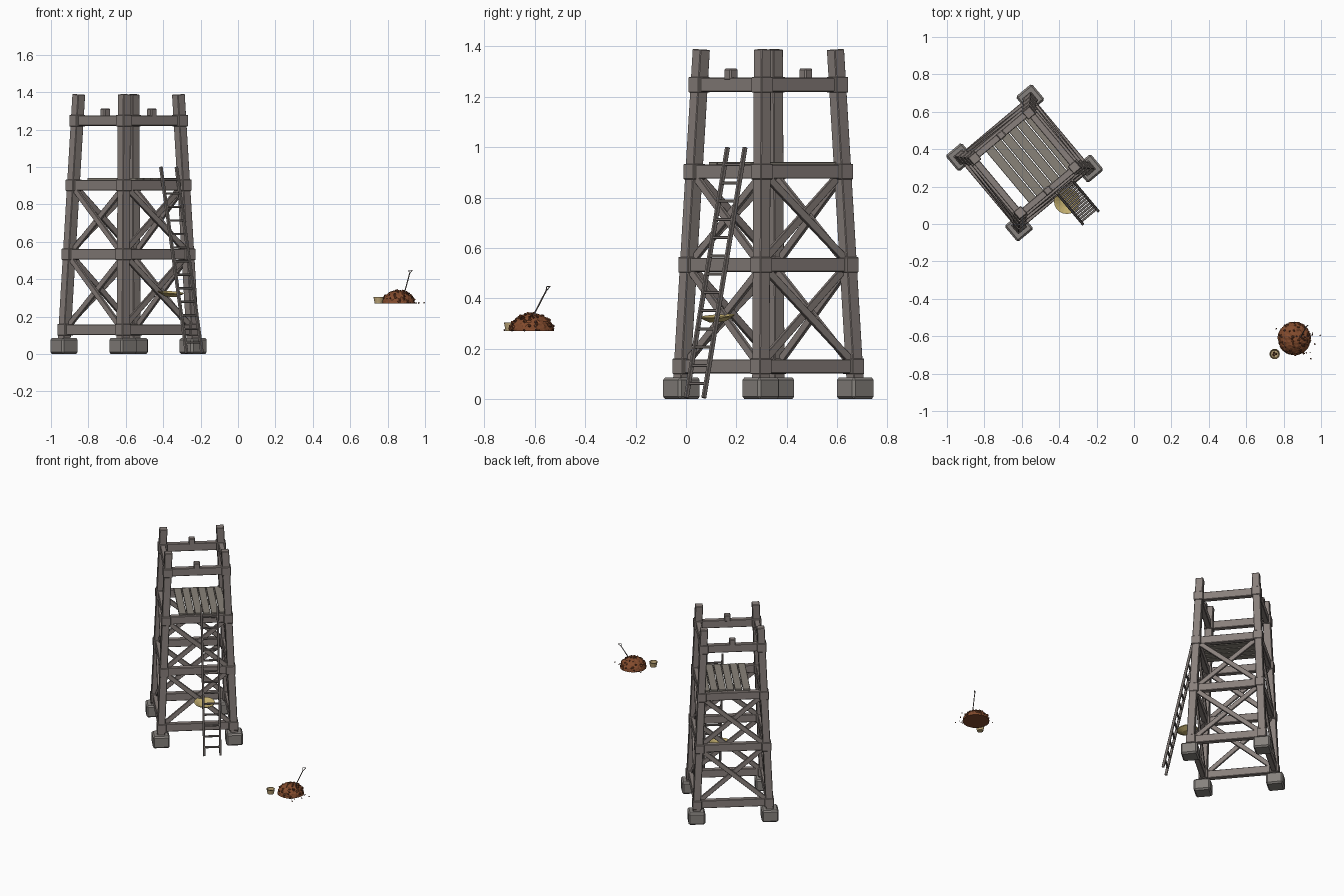
import bpy, bmesh, math, random
from mathutils import Vector, Matrix

cube = bpy.data.objects.get("Cube")
if cube:
    bpy.data.objects.remove(cube, do_unlink=True)
random.seed(4)


def material(name, rgb):
    m = bpy.data.materials.new(name)
    m.use_nodes = True
    m.diffuse_color = (*rgb, 1)
    bsdf = m.node_tree.nodes["Principled BSDF"]
    bsdf.inputs["Base Color"].default_value = (*rgb, 1)
    bsdf.inputs["Roughness"].default_value = 0.9
    return m


WOOD = material("weathered_wood", (0.25, 0.215, 0.2))
PLANK = material("plank_wood", (0.25, 0.225, 0.19))
STONE = material("grey_stone", (0.24, 0.222, 0.208))
LADDER = material("ladder_wood", (0.205, 0.18, 0.168))
STRAW = material("straw", (0.55, 0.43, 0.16))
BASKET = material("basket_cane", (0.55, 0.41, 0.2))
EARTH = material("red_earth", (0.225, 0.07, 0.026))
CLOD = material("dark_earth", (0.1, 0.032, 0.015))

# Tower frame: turned about the vertical axis
TOWER = Matrix.Translation((-0.585, 0.327, 0)) @ Matrix.Rotation(math.radians(40), 4, 'Z')
WORLD = Matrix.Identity(4)


def finish(name, bm, mat, frame=WORLD):
    bm.transform(frame)
    bmesh.ops.recalc_face_normals(bm, faces=bm.faces)
    me = bpy.data.meshes.new(name)
    bm.to_mesh(me)
    bm.free()
    me.materials.append(mat)
    ob = bpy.data.objects.new(name, me)
    bpy.context.collection.objects.link(ob)


def aim(a, b, ref):
    """Matrix whose z axis runs from a to b, with x near ref, at the middle."""
    z = (b - a).normalized()
    x = (ref - z * ref.dot(z)).normalized()
    rot = Matrix((x, z.cross(x), z)).transposed().to_4x4()
    return Matrix.Translation((a + b) / 2) @ rot


def bar(name, a, b, w, d, mat, frame=TOWER, ref=(1, 0, 0), bevel=0.003):
    a, b = Vector(a), Vector(b)
    bm = bmesh.new()
    bmesh.ops.create_cube(bm, size=1)
    bmesh.ops.scale(bm, vec=(w, d, (b - a).length), verts=bm.verts)
    bmesh.ops.bevel(bm, geom=bm.edges[:], offset=bevel, segments=1, affect='EDGES')
    bm.transform(aim(a, b, Vector(ref)))
    finish(name, bm, mat, frame)


def rod(name, a, b, r, mat):
    bm = bmesh.new()
    bmesh.ops.create_cone(bm, cap_ends=True, segments=8, radius1=r, radius2=r,
                          depth=(b - a).length)
    bm.transform(aim(a, b, Vector((0.9, 0.1, 0.2))))
    finish(name, bm, mat)


def lathe(name, profile, mat, frame, steps=20):
    bm = bmesh.new()
    vs = [bm.verts.new((r, 0, z)) for r, z in profile]
    es = [bm.edges.new(p) for p in zip(vs, vs[1:])]
    bmesh.ops.spin(bm, geom=vs + es, axis=(0, 0, 1), cent=(0, 0, 0),
                   angle=math.tau, steps=steps)
    bmesh.ops.remove_doubles(bm, verts=bm.verts, dist=0.0003)
    finish(name, bm, mat, frame)


def half(z):
    """Half the distance between leg centres at a height."""
    return 0.245 - 0.056 * z / 1.39


LEVELS = (0.13, 0.533, 0.903, 1.248)

# Footings, leaning legs and the joint blocks on them
for sx in (-1, 1):
    for sy in (-1, 1):
        h, t = half(0), half(1.39)
        bar("footing", (sx * h, sy * h, 0), (sx * h, sy * h, 0.086), 0.112, 0.112,
            STONE, bevel=0.01)
        bar("leg", (sx * h, sy * h, 0.06), (sx * t, sy * t, 1.388), 0.051, 0.051, WOOD)
        for z in LEVELS:
            j = half(z)
            bar("joint_block", (sx * j, sy * j, z - 0.031), (sx * j, sy * j, z + 0.031),
                0.063, 0.063, WOOD)

# Four rings of cross beams
for z in LEVELS:
    h = half(z)
    for s in (-1, 1):
        bar("beam_across", (-h, s * h, z), (h, s * h, z), 0.056, 0.036,
            WOOD, ref=(0, 0, 1))
        bar("beam_along", (s * h, -h, z), (s * h, h, z), 0.056, 0.036,
            WOOD, ref=(0, 0, 1))

# Crossed braces on two storeys of all four sides
for k in range(4):
    side = TOWER @ Matrix.Rotation(k * math.pi / 2, 4, 'Z')
    for low, high in zip(LEVELS[:2], LEVELS[1:3]):
        for s in (-1, 1):
            a, b = half(low) - 0.012, half(high) - 0.012
            off = 0.008 * s
            bar("brace", (-s * a, -half(low) + off, low + 0.015),
                (s * b, -half(high) + off, high - 0.015), 0.016, 0.032, WOOD,
                frame=side, ref=(0, 1, 0), bevel=0.002)

# Floor planks, leaving a hatch along one side
for i in range(6):
    x = -0.095 + i * 0.054
    e = random.uniform(-0.006, 0.006)
    bar("floor_plank", (x, -0.205 + e, 0.935), (x, 0.205 + e, 0.935), 0.049, 0.014,
        PLANK, bevel=0.002)

# Blocks on the top rail
for s in (-1, 1):
    y = s * half(1.27)
    bar("rail_block", (0, y, 1.265), (0, y, 1.312), 0.042, 0.04, WOOD, bevel=0.005)

# Ladder
LX, FOOT, HEAD, TALL = 0.082, -0.449, -0.235, 1.0
for s in (-1, 1):
    bar("ladder_rail", (LX + s * 0.054, FOOT, 0.004), (LX + s * 0.054, HEAD, TALL),
        0.014, 0.017, LADDER, bevel=0.002)
RUNGS = 13
for i in range(RUNGS):
    t = (i + 0.85) / (RUNGS + 0.8)
    y, z = FOOT + (HEAD - FOOT) * t, TALL * t
    bar("ladder_rung", (LX - 0.054, y, z), (LX + 0.054, y, z), 0.012, 0.012, LADDER,
        ref=(0, 0, 1), bevel=0.002)

# Shallow straw dish, slightly tipped
dish = Matrix.Translation((-0.36, 0.125, 0.306)) @ Matrix.Rotation(0.1, 4, (1, 1, 0))
lathe("straw_dish", ((0, 0), (0.035, 0.002), (0.068, 0.02), (0.07, 0.025),
                     (0.062, 0.023), (0.034, 0.009), (0, 0.007)), STRAW, dish)

# Earth mound: squashed dome with a flat underside
GROUND, RADIUS, RISE = 0.27, 0.088, 0.07
CENTRE = Vector((0.857, -0.612, GROUND))
bm = bmesh.new()
bmesh.ops.create_icosphere(bm, subdivisions=4, radius=1)
bmesh.ops.bisect_plane(bm, geom=bm.verts[:] + bm.edges[:] + bm.faces[:],
                       plane_co=(0, 0, 0), plane_no=(0, 0, -1), clear_outer=True)
bmesh.ops.holes_fill(bm, edges=[e for e in bm.edges if e.is_boundary])
for v in bm.verts:
    v.co *= random.uniform(0.97, 1.03)
bmesh.ops.scale(bm, vec=(RADIUS, RADIUS, RISE), verts=bm.verts)
finish("earth_mound", bm, EARTH, Matrix.Translation(CENTRE))


def clods(name, spots, low, high, mat):
    bm = bmesh.new()
    for spot in spots:
        r = random.uniform(low, high)
        turn = Matrix.Rotation(random.uniform(0, 6), 4, (1, 2, 3))
        bmesh.ops.create_icosphere(bm, subdivisions=1, radius=r, matrix=Matrix.Translation(spot)
                                   @ turn @ Matrix.Diagonal((1, 0.75, 0.8, 1)))
    finish(name, bm, mat)


def on_mound():
    a, t = random.uniform(0, math.tau), math.acos(random.uniform(0.12, 1))
    return CENTRE + Vector((RADIUS * math.sin(t) * math.cos(a),
                            RADIUS * math.sin(t) * math.sin(a), RISE * math.cos(t)))


def around_mound():
    a, r = random.uniform(-2.2, 0.6), random.uniform(0.095, 0.115)
    return CENTRE + Vector((r * math.cos(a), r * math.sin(a), 0.003))


clods("mound_clods", [on_mound() for _ in range(26)], 0.005, 0.008, CLOD)
clods("mound_lumps", [on_mound() for _ in range(30)], 0.007, 0.011, EARTH)
clods("loose_clods", [around_mound() for _ in range(8)]
      + [Vector((0.995, -0.595, 0.274)), Vector((0.945, -0.72, 0.274)),
         Vector((0.76, -0.56, 0.274))], 0.004, 0.006, CLOD)

# Spade stuck in the mound, with an open triangular grip
tip, neck = Vector((0.888, -0.612, 0.32)), Vector((0.917, -0.556, 0.428))
rod("spade_shaft", tip, neck, 0.003, LADDER)
up = (neck - tip).normalized()
wide = Vector((1, 0.7, 0)).normalized() * 0.011
left_end, right_end = neck + up * 0.022 - wide, neck + up * 0.022 + wide
for a, b in ((neck, left_end), (left_end, right_end), (right_end, neck)):
    rod("spade_grip", a, b, 0.002, LADDER)

# Small open basket beside the mound
lathe("basket", ((0, 0), (0.021, 0), (0.027, 0.03), (0.028, 0.034), (0.024, 0.034),
                 (0.02, 0.012), (0, 0.012)), BASKET,
      Matrix.Translation((0.752, -0.695, GROUND)), steps=16)
clods("basket_fill", [Vector((0.752 + 0.008 * math.cos(a), -0.695 + 0.008 * math.sin(a), 0.287))
                      for a in (0, 2, 4)], 0.007, 0.009, CLOD)
